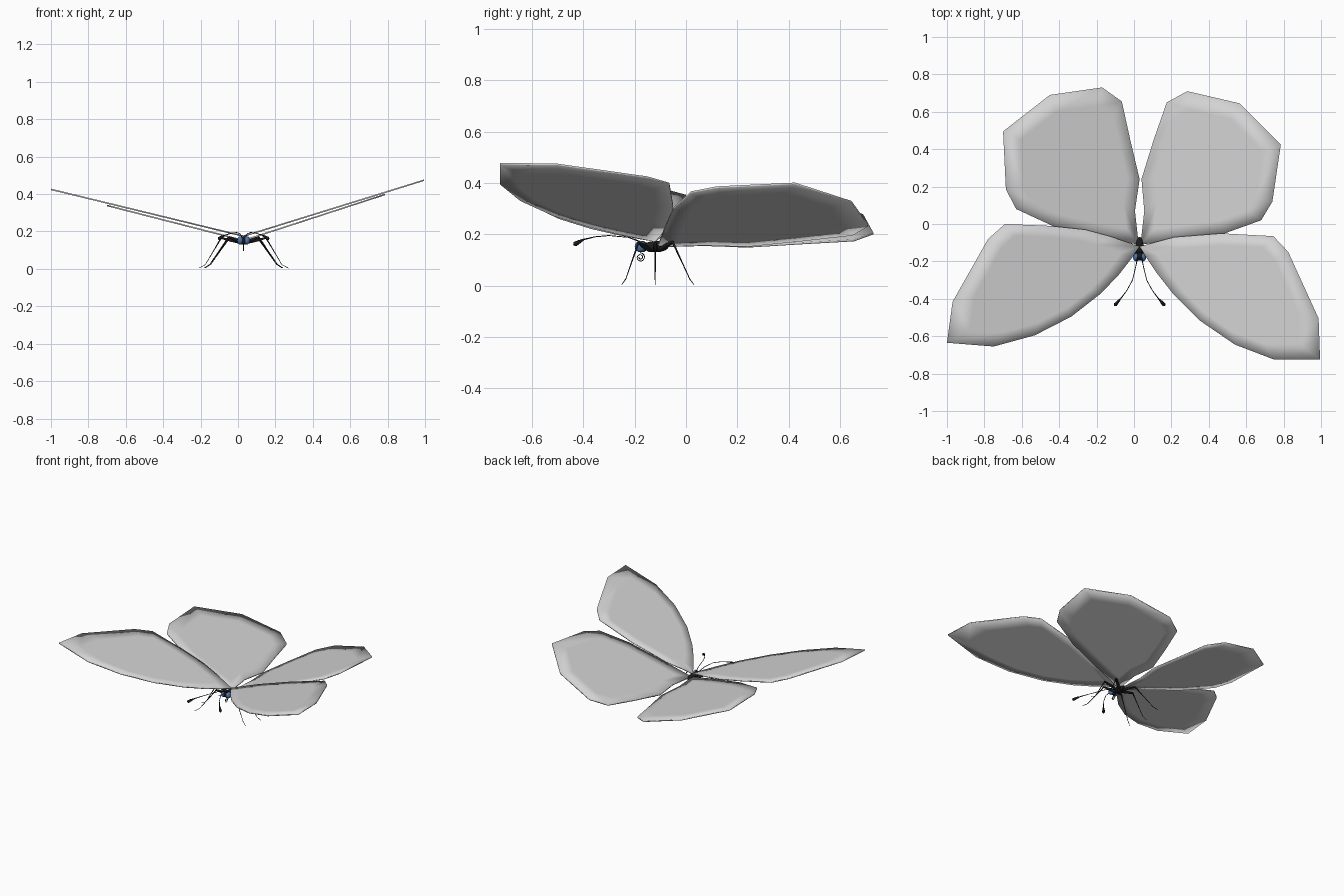
import bpy, bmesh, math
from mathutils import Vector

if "Cube" in bpy.data.objects:
    bpy.data.objects.remove(bpy.data.objects["Cube"])

CX = 0.03  # body axis


def material(name, rgb):
    m = bpy.data.materials.new(name)
    m.diffuse_color = (*rgb, 1)
    m.use_nodes = True
    m.node_tree.nodes["Principled BSDF"].inputs["Base Color"].default_value = m.diffuse_color
    return m


GREY = material("wing_grey", (0.65, 0.65, 0.65))
BLACK = material("body_black", (0.012, 0.012, 0.012))
BLUE = material("eye_blue", (0.07, 0.19, 0.42))


def wing(name, outline, root_z, slope, thick=0.008):
    """Thin cushion-shaded plate: outline, inner ring, tilted about the body axis."""
    bm = bmesh.new()
    n = len(outline)
    c = sum((Vector(p) for p in outline), Vector((0, 0))) / n
    layers = []
    for side in (0.5, -0.5):
        rings = []
        for k in (1.0, 0.78):
            ring = []
            for p in outline:
                q = c + (Vector(p) - c) * k
                z = root_z + slope * abs(q.x - CX) + side * thick
                ring.append(bm.verts.new((q.x, q.y, z)))
            rings.append(ring)
        layers.append(rings)
        for i in range(n):
            j = (i + 1) % n
            bm.faces.new((rings[0][i], rings[0][j], rings[1][j], rings[1][i]))
        bm.faces.new(rings[1])
    top, bottom = layers[0][0], layers[1][0]
    for i in range(n):
        j = (i + 1) % n
        bm.faces.new((top[i], top[j], bottom[j], bottom[i]))
    bmesh.ops.recalc_face_normals(bm, faces=bm.faces[:])
    for f in bm.faces:
        f.smooth = True
    me = bpy.data.meshes.new(name)
    bm.to_mesh(me)
    bm.free()
    me.materials.append(GREY)
    bpy.context.collection.objects.link(bpy.data.objects.new(name, me))


def tube(name, pts, radii):
    """Tapered round tube through the points."""
    cu = bpy.data.curves.new(name, 'CURVE')
    cu.dimensions = '3D'
    cu.bevel_depth = 1.0
    cu.bevel_resolution = 1
    cu.use_fill_caps = True
    sp = cu.splines.new('POLY')
    sp.points.add(len(pts) - 1)
    for q, p, r in zip(sp.points, pts, radii):
        q.co = (*p, 1)
        q.radius = r
    sp.use_smooth = True
    cu.materials.append(BLACK)
    ob = bpy.data.objects.new(name, cu)
    bpy.context.collection.objects.link(ob)
    bpy.ops.object.select_all(action='DESELECT')
    ob.select_set(True)
    bpy.context.view_layer.objects.active = ob
    bpy.ops.object.convert(target='MESH')


def ball(name, loc, size, mat):
    bpy.ops.mesh.primitive_uv_sphere_add(segments=14, ring_count=8, location=loc)
    ob = bpy.context.object
    ob.name = name
    ob.scale = size
    ob.data.materials.append(mat)
    bpy.ops.object.shade_smooth()


# Wings
wing("left_forewing", [
    (0.03, -0.12), (-0.13, -0.065), (-0.26, -0.03), (-0.45, -0.01), (-0.69, 0.0),
    (-0.78, -0.08), (-0.97, -0.415), (-1.0, -0.635), (-0.75, -0.655), (-0.53, -0.595),
    (-0.335, -0.495), (-0.175, -0.37), (-0.08, -0.27), (-0.01, -0.18)], 0.175, 0.243)
wing("right_forewing", [
    (0.03, -0.12), (0.215, -0.07), (0.47, -0.05), (0.745, -0.065), (0.825, -0.15),
    (0.987, -0.505), (0.995, -0.725), (0.75, -0.725), (0.54, -0.645), (0.35, -0.515),
    (0.21, -0.375), (0.12, -0.26), (0.06, -0.17)], 0.175, 0.31)
wing("left_hindwing", [
    (0.025, -0.11), (0.005, 0.07), (0.03, 0.24), (-0.02, 0.45), (-0.065, 0.655),
    (-0.17, 0.73), (-0.45, 0.69), (-0.70, 0.495), (-0.685, 0.185), (-0.63, 0.08),
    (-0.425, -0.015), (-0.2, -0.07)], 0.152, 0.256)
wing("right_hindwing", [
    (0.035, -0.11), (0.055, 0.07), (0.04, 0.24), (0.105, 0.45), (0.175, 0.65),
    (0.285, 0.71), (0.565, 0.645), (0.785, 0.425), (0.74, 0.12), (0.68, 0.02),
    (0.485, -0.05), (0.24, -0.085)], 0.152, 0.325)

# Body
ball("thorax", (CX, -0.118, 0.152), (0.022, 0.05, 0.022), BLACK)
ball("head", (CX, -0.172, 0.152), (0.02, 0.024, 0.022), BLACK)

# Paired eyes, antennae and legs
for side, s in (("left", -1), ("right", 1)):
    ball(side + "_eye", (CX + s * 0.018, -0.178, 0.152), (0.017, 0.022, 0.022), BLUE)
    tube(side + "_antenna", [(CX + s * x, y, z) for x, y, z in (
        (0.01, -0.175, 0.17), (0.02, -0.225, 0.188), (0.038, -0.30, 0.195),
        (0.068, -0.355, 0.19), (0.1, -0.398, 0.18), (0.115, -0.414, 0.172),
        (0.13, -0.432, 0.162), (0.134, -0.437, 0.159))],
        (0.003, 0.002, 0.002, 0.002, 0.003, 0.007, 0.010, 0.004))
    # hip, knee, ankle and toe of each leg
    for pos, hip_y, knee, ankle, toe in (
            ("front", -0.14, (0.075, -0.185, 0.168), (0.175, -0.235, 0.025), (0.205, -0.25, 0.005)),
            ("middle", -0.12, (0.12, -0.12, 0.165), (0.205, -0.12, 0.022), (0.24, -0.12, 0.004)),
            ("rear", -0.105, (0.08, -0.052, 0.17), (0.18, 0.015, 0.025), (0.21, 0.03, 0.005))):
        hip = Vector((0.005, hip_y, 0.138))
        k, a = Vector(knee), Vector(ankle)
        path = [hip, hip.lerp(k, 0.6), k, k.lerp(a, 0.12), k.lerp(a, 0.5), a, Vector(toe)]
        tube(f"{side}_{pos}_leg", [(CX + s * p.x, p.y, p.z) for p in path],
             (0.009, 0.009, 0.006, 0.004, 0.0025, 0.0018, 0.0014))

# Coiled proboscis
coil = [(CX, -0.178, 0.135)]
for i in range(25):
    t = i / 24
    a = math.pi * 0.5 + t * math.pi * 3.6
    r = 0.018 * (1 - 0.75 * t)
    coil.append((CX, -0.178 - r * math.cos(a), 0.11 + r * math.sin(a)))
tube("proboscis", coil, [0.002] * len(coil))
